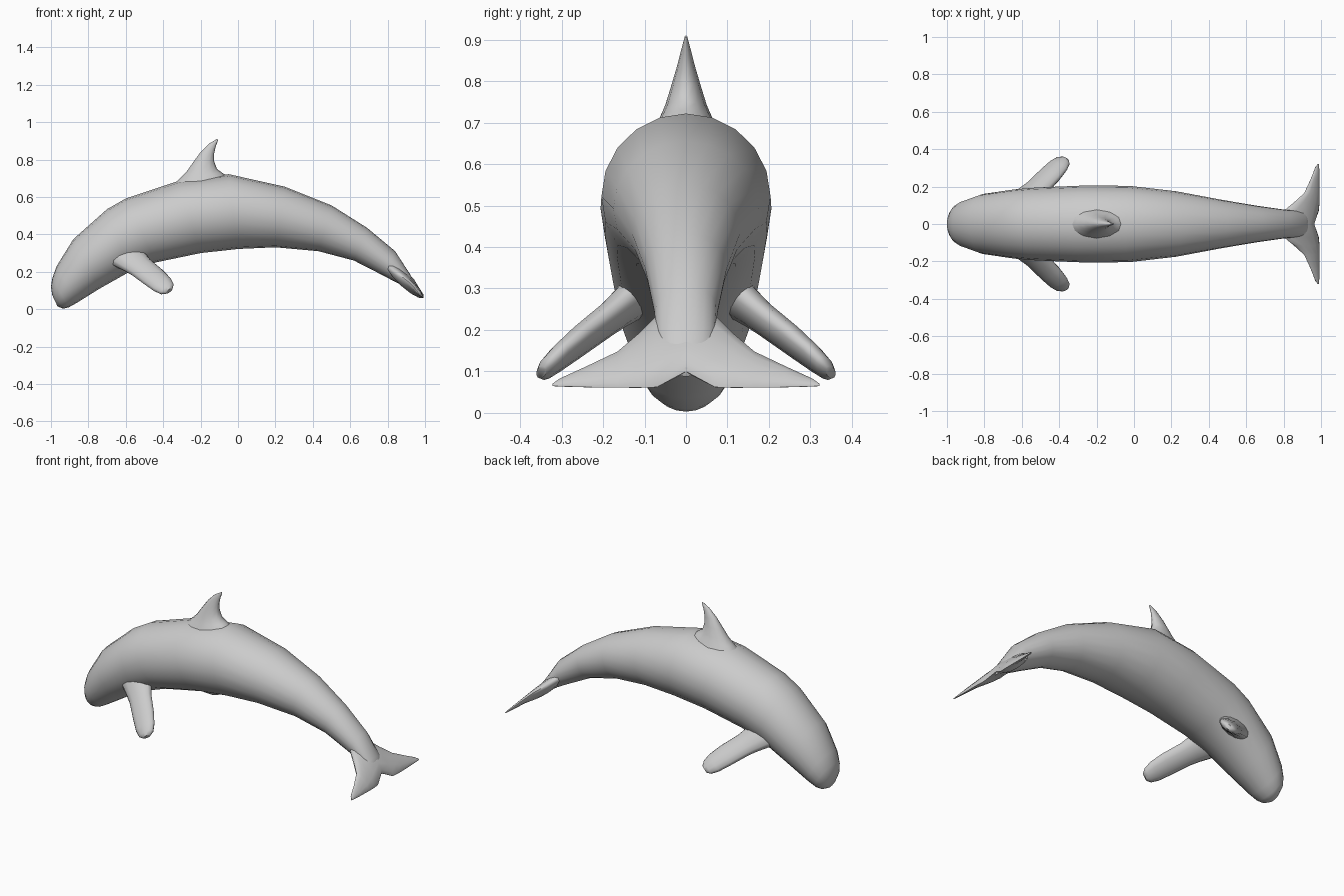
import bpy, bmesh
from math import cos, sin, tau, radians
from mathutils import Vector as V

if "Cube" in bpy.data.objects:
    bpy.data.objects.remove(bpy.data.objects["Cube"])


def loft(name, rings, sides):
    """Skin elliptical rings given as (centre, half axis u, half axis v)."""
    bm = bmesh.new()
    loops = []
    for c, u, v in rings:
        loops.append([bm.verts.new(c + u * cos(tau * i / sides) + v * sin(tau * i / sides))
                      for i in range(sides)])
    for a, b in zip(loops, loops[1:]):
        for i in range(sides):
            j = (i + 1) % sides
            bm.faces.new((a[i], a[j], b[j], b[i]))
    bm.faces.new(loops[0])
    bm.faces.new(loops[-1])
    bmesh.ops.recalc_face_normals(bm, faces=bm.faces)
    mesh = bpy.data.meshes.new(name)
    bm.to_mesh(mesh)
    bm.free()
    ob = bpy.data.objects.new(name, mesh)
    bpy.context.collection.objects.link(ob)
    bpy.ops.object.select_all(action='DESELECT')
    ob.select_set(True)
    bpy.context.view_layer.objects.active = ob
    bpy.ops.object.shade_smooth_by_angle(angle=radians(60))
    return ob


# Body: back point (x, z), belly point (x, z), half width
body = [(-.993, .075, -.965, .015, .035), (-1.0, .12, -.935, .003, .075),
        (-.993, .165, -.905, .01, .1), (-.97, .23, -.86, .035, .122),
        (-.88, .375, -.74, .11, .16), (-.70, .535, -.58, .2, .185),
        (-.60, .592, -.44, .25, .195), (-.32, .685, -.2, .3, .206),
        (-.05, .722, 0, .322, .204), (.25, .655, .2, .331, .175),
        (.5, .555, .43, .31, .13), (.69, .435, .62, .26, .098),
        (.84, .31, .78, .178, .076), (.92, .187, .89, .12, .07),
        (.965, .108, .955, .088, .03)]
rings = []
for tx, tz, bx, bz, w in body:
    top, bottom = V((tx, 0, tz)), V((bx, 0, bz))
    rings.append(((top + bottom) / 2, V((0, w, 0)), (top - bottom) / 2))
loft("body", rings, 20)

# Dorsal fin: leading point, trailing point, half width
fin = [(-.37, .645, -.03, .69, .085), (-.31, .70, -.085, .73, .062),
       (-.275, .735, -.113, .75, .05), (-.24, .785, -.127, .79, .036),
       (-.20, .84, -.128, .83, .022), (-.155, .885, -.119, .87, .011),
       (-.112, .91, -.106, .905, .003)]
rings = []
for lx, lz, tx, tz, w in fin:
    lead, trail = V((lx, 0, lz)), V((tx, 0, tz))
    rings.append(((lead + trail) / 2, (trail - lead) / 2, V((0, w, 0))))
loft("dorsal_fin", rings, 12)

# Tail flukes: span, leading point, trailing point, half thickness
half = [(.07, .80, .235, .988, .062, .032), (.115, .855, .19, .992, .061, .025),
        (.165, .91, .148, .992, .061, .016), (.24, .945, .112, .991, .062, .01),
        (.305, .97, .082, .99, .064, .005), (.322, .984, .07, .99, .065, .002)]
stations = [(-s[0],) + s[1:] for s in reversed(half)]
stations += [(0, .80, .24, .963, .1, .035)] + half
rings = []
for y, lx, lz, tx, tz, t in stations:
    lead, trail = V((lx, y, lz)), V((tx, y, tz))
    rings.append(((lead + trail) / 2, (trail - lead) / 2, V((.67, 0, .74)) * t))
loft("tail_flukes", rings, 12)

# Flippers: centre, half chord, half thickness
flipper = [(-.60, .11, .29, .095, .05), (-.55, .16, .25, .078, .04),
           (-.52, .19, .225, .07, .036), (-.45, .262, .17, .067, .032),
           (-.405, .31, .131, .06, .027), (-.38, .336, .108, .046, .022),
           (-.368, .349, .098, .024, .012)]
for side, label in ((-1, "front_flipper"), (1, "back_flipper")):
    rings = []
    for x, y, z, chord, t in flipper:
        rings.append((V((x, side * y, z)), V((.78, -.34 * side, .53)) * chord,
                      V((-.15, .71 * side, .68)) * t))
    loft(label, rings, 12)
